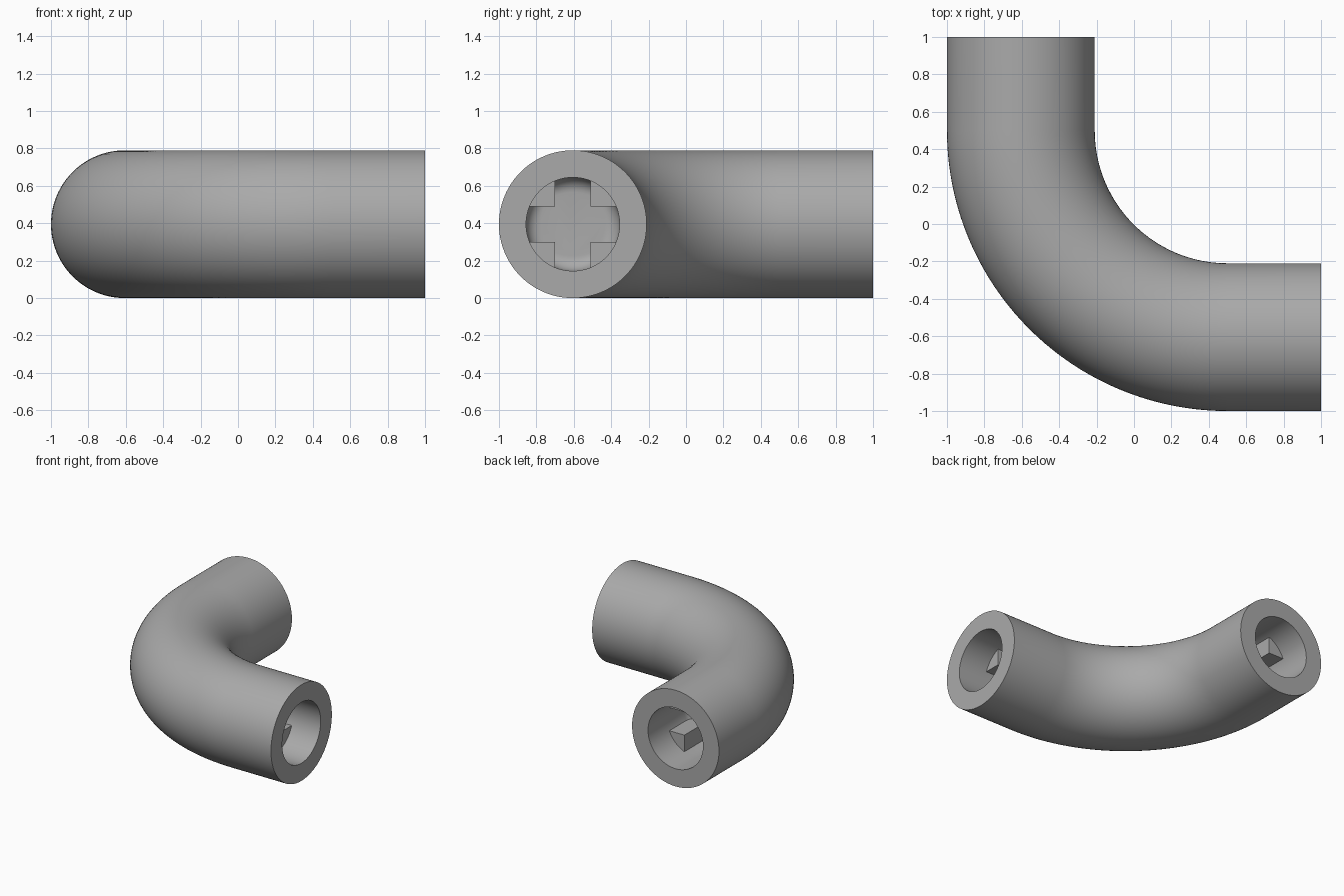
import bpy, bmesh
from math import sin, cos, asin, pi, radians
from mathutils import Vector

if "Cube" in bpy.data.objects:
    bpy.data.objects.remove(bpy.data.objects["Cube"])

R = 0.395                    # outer radius, also the height of the centreline
AXIS = -0.605                # offset of both straight legs
BEND = 0.5                   # centre of the bend in x and y
BORE = 0.25                  # radius of the round socket
SOCKET, FLOOR = 0.25, 0.55   # depths of the socket and of the cross hole
ARM, FILLET = 0.095, 0.08    # half width of the cross arms, rounding at their floor
SEG = 12                     # segments across an arm end, and between two arms
UP = Vector((0, 0, 1))

grey = bpy.data.materials.new("plastic grey")
grey.use_nodes = True
colour = (0.4, 0.4, 0.4, 1)
grey.diffuse_color = colour
grey.node_tree.nodes["Principled BSDF"].inputs["Base Color"].default_value = colour

# Ring angles: each quarter spans one arm end, then the gap to the next arm
edge = asin(ARM / BORE)
quarter = [-edge + 2 * edge * i / SEG for i in range(SEG)]
quarter += [edge + (pi / 2 - 2 * edge) * i / SEG for i in range(SEG)]
angles = [q * pi / 2 + a for q in range(4) for a in quarter]

bm = bmesh.new()


def circle(centre, side, radius):
    return [bm.verts.new(centre + side * radius * cos(a) + UP * radius * sin(a))
            for a in angles]


def bridge(p, q):
    n = len(p)
    for k in range(n):
        bm.faces.new((p[k], p[(k + 1) % n], q[(k + 1) % n], q[k]))


def cross_point(centre, side, q, x, y):
    """Point (x, y) of an arm, turned by q quarters."""
    for _ in range(q):
        x, y = -y, x
    return bm.verts.new(centre + side * x + UP * y)


def cross_ring(centre, side, shrink):
    """Outline of the cross, its arms shortened by shrink."""
    ring = []
    for q in range(4):
        for i in range(SEG + 1):
            a = -edge + 2 * edge * i / SEG
            ring.append(cross_point(centre, side, q, BORE * cos(a) - shrink, BORE * sin(a)))
        ring.append(cross_point(centre, side, q, ARM, ARM))
    return ring


def mouth(outer, centre, side, inward):
    """End face, round socket and cross-shaped hole."""
    rim = circle(centre, side, BORE)
    bridge(outer, rim)
    step = centre + inward * SOCKET
    bottom = circle(step, side, BORE)
    bridge(rim, bottom)

    # the cross starts on the socket floor and shares its arm ends with it
    start = []
    n = len(bottom)
    for q in range(4):
        first = q * 2 * SEG
        corner = cross_point(step, side, q, ARM, ARM)
        start += bottom[first:first + SEG + 1] + [corner]
        gap = [bottom[(first + SEG + i) % n] for i in range(SEG + 1)]
        bm.faces.new(gap + [corner])

    # straight walls, then rounded arm ends down to the flat floor
    for i in range(9):
        t = pi / 2 * i / 8
        depth = FLOOR - FILLET * (1 - sin(t))
        ring = cross_ring(centre + inward * depth, side, FILLET * (1 - cos(t)))
        bridge(start, ring)
        start = ring
    bm.faces.new(start)


# Outer skin: leg, quarter bend, leg
STEPS = 40
sweep = BEND - AXIS
stations = [(Vector((1, AXIS, R)), 0)]
for i in range(STEPS + 1):
    a = pi / 2 * i / STEPS
    stations.append((Vector((BEND - sweep * sin(a), BEND - sweep * cos(a), R)), a))
stations.append((Vector((AXIS, 1, R)), pi / 2))
skin = [circle(c, Vector((-sin(a), -cos(a), 0)), R) for c, a in stations]
for p, q in zip(skin, skin[1:]):
    bridge(p, q)

# Both mouths are alike
mouth(skin[0], stations[0][0], Vector((0, -1, 0)), Vector((-1, 0, 0)))
mouth(skin[-1], stations[-1][0], Vector((-1, 0, 0)), Vector((0, -1, 0)))

bmesh.ops.recalc_face_normals(bm, faces=bm.faces)
mesh = bpy.data.meshes.new("elbow_pipe")
bm.to_mesh(mesh)
bm.free()
mesh.materials.append(grey)
pipe = bpy.data.objects.new("elbow_pipe", mesh)
bpy.context.collection.objects.link(pipe)

bpy.context.view_layer.objects.active = pipe
pipe.select_set(True)
bpy.ops.object.shade_smooth_by_angle(angle=radians(35))
